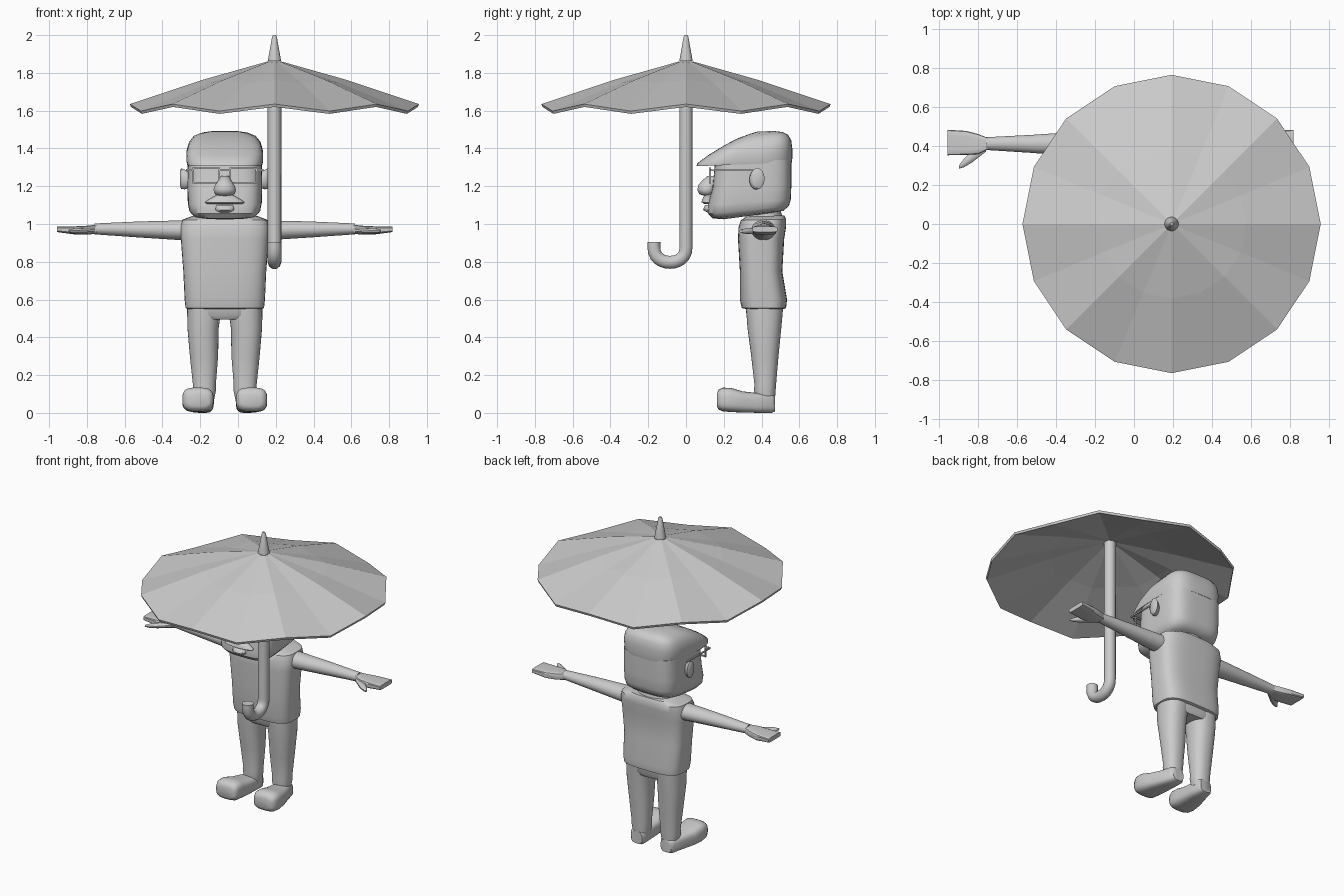
import bpy, bmesh, math
from mathutils import Vector

if "Cube" in bpy.data.objects:
    bpy.data.objects.remove(bpy.data.objects["Cube"])

grey = bpy.data.materials.new("light_grey")
grey.use_nodes = True
grey.diffuse_color = (0.6, 0.6, 0.6, 1)
grey.node_tree.nodes["Principled BSDF"].inputs["Base Color"].default_value = (0.6, 0.6, 0.6, 1)

MX, MY = -0.07, 0.41      # man's centre line
UX = 0.193                # umbrella axis


def finish(name, bm, smooth=40):
    bmesh.ops.recalc_face_normals(bm, faces=bm.faces)
    mesh = bpy.data.meshes.new(name)
    bm.to_mesh(mesh)
    bm.free()
    ob = bpy.data.objects.new(name, mesh)
    bpy.context.collection.objects.link(ob)
    mesh.materials.append(grey)
    if smooth:
        bpy.ops.object.select_all(action='DESELECT')
        ob.select_set(True)
        bpy.context.view_layer.objects.active = ob
        bpy.ops.object.shade_smooth_by_angle(angle=math.radians(smooth))
    return ob


def loft(name, rings, axis='z', n=2.0, seg=32, smooth=40):
    """Skin superellipse rings (centre, radius_u, radius_v, tilt) along an axis."""
    bm = bmesh.new()
    loops = []
    for c, ru, rv, tilt in rings:
        loop = []
        for i in range(seg):
            t = 2 * math.pi * (i + 0.5) / seg
            cu, sv = math.cos(t), math.sin(t)
            a = math.copysign(abs(cu) ** (2 / n), cu)
            b = math.copysign(abs(sv) ** (2 / n), sv)
            off = {'z': (a * ru, b * rv, tilt * b),
                   'x': (0, a * ru, b * rv),
                   'y': (a * ru, 0, b * rv)}[axis]
            loop.append(bm.verts.new(Vector(c) + Vector(off)))
        loops.append(loop)
    for lo, hi in zip(loops, loops[1:]):
        for i in range(seg):
            j = (i + 1) % seg
            bm.faces.new((lo[i], lo[j], hi[j], hi[i]))
    bm.faces.new(loops[0])
    bm.faces.new(loops[-1])
    return finish(name, bm, smooth)


def upright(name, rows, x=MX, **kw):
    """Rows of (front y, front z, back y, back z, half width, x offset)."""
    rings = [((x + dx, (y0 + y1) / 2, (z0 + z1) / 2), hx, (y1 - y0) / 2, (z1 - z0) / 2)
             for y0, z0, y1, z1, hx, dx in rows]
    return loft(name, rings, **kw)


def box(name, x, y, z, sx, sy, sz):
    bm = bmesh.new()
    bmesh.ops.create_cube(bm, size=1)
    for v in bm.verts:
        v.co = (x + v.co.x * sx, y + v.co.y * sy, z + v.co.z * sz)
    return finish(name, bm, 0)


# Umbrella canopy: sixteen flat panels with a zigzag rim
bm = bmesh.new()
loops = []
for f in (0.05, 0.5, 1.0):
    loop = []
    for i in range(16):
        t = i * math.pi / 8
        rim = 1.635 if i % 2 == 0 else 1.598
        z = 1.87 + (rim - 1.87) * f + 0.01 * math.sin(math.pi * f)
        loop.append(bm.verts.new((UX + 0.765 * f * math.cos(t), 0.765 * f * math.sin(t), z)))
    loops.append(loop)
for a, b in zip(loops, loops[1:]):
    for i in range(16):
        j = (i + 1) % 16
        bm.faces.new((a[i], b[i], b[j], a[j]))
bm.faces.new(loops[0])
canopy = finish("umbrella_canopy", bm, 0)
solid = canopy.modifiers.new("thickness", 'SOLIDIFY')
solid.thickness = 0.016
solid.offset = -1

loft("umbrella_tip", [((UX, 0, 1.862), 0.036, 0.036, 0), ((UX, 0, 1.88), 0.033, 0.033, 0),
                      ((UX, 0, 1.99), 0.013, 0.013, 0), ((UX, 0, 2.0), 0.008, 0.008, 0)], seg=16)

# Umbrella shaft with hooked handle
path = [(UX, 0, 1.86), (UX, 0, 0.88)]
for k in range(1, 12):
    t = math.pi * k / 12
    path.append((UX, -0.085 + 0.085 * math.cos(t), 0.88 - 0.083 * math.sin(t) ** 0.8))
path += [(UX, -0.17, 0.88), (UX, -0.17, 0.905)]
curve = bpy.data.curves.new("umbrella_shaft", 'CURVE')
curve.dimensions = '3D'
curve.bevel_depth = 0.036
curve.bevel_resolution = 3
curve.use_fill_caps = True
spline = curve.splines.new('POLY')
spline.points.add(len(path) - 1)
for p, co in zip(spline.points, path):
    p.co = (*co, 1)
curve.materials.append(grey)
shaft = bpy.data.objects.new("umbrella_shaft", curve)
bpy.context.collection.objects.link(shaft)
bpy.ops.object.select_all(action='DESELECT')
shaft.select_set(True)
bpy.context.view_layer.objects.active = shaft
bpy.ops.object.convert(target='MESH')
bpy.ops.object.shade_smooth_by_angle(angle=math.radians(40))

# Torso, neck and hips
upright("torso", [(.32, .55, .52, .55, .195, 0), (.295, .555, .53, .555, .208, 0),
                  (.285, .6, .535, .6, .213, 0), (.285, .75, .51, .75, .22, 0),
                  (.275, .92, .52, .92, .233, 0), (.278, .985, .53, .985, .236, 0),
                  (.29, 1.02, .53, 1.025, .225, 0), (.32, 1.04, .52, 1.045, .17, 0)], n=3.4, seg=40)
upright("neck", [(.33, 1.0, .52, 1.0, .13, 0), (.34, 1.08, .5, 1.08, .11, 0)])
upright("hips", [(.335, .495, .5, .495, .14, 0), (.32, .515, .51, .515, .19, 0),
                 (.315, .57, .515, .57, .2, 0)], n=3)

# Head and flat cap with overhanging peak
upright("head", [(.2, 1.025, .46, 1.06, .12, 0), (.14, 1.03, .515, 1.07, .165, 0),
                 (.117, 1.055, .545, 1.095, .188, 0), (.115, 1.1, .555, 1.13, .196, 0),
                 (.14, 1.19, .558, 1.2, .198, 0), (.155, 1.34, .558, 1.34, .196, 0)], n=4, seg=48)
upright("cap", [(.08, 1.312, .55, 1.325, .19, 0), (.055, 1.306, .56, 1.325, .199, 0),
                (.06, 1.322, .563, 1.345, .203, 0), (.12, 1.366, .563, 1.4, .203, 0),
                (.2, 1.415, .557, 1.445, .19, 0), (.27, 1.452, .54, 1.473, .165, 0),
                (.34, 1.478, .51, 1.487, .12, 0), (.38, 1.49, .47, 1.492, .07, 0)], n=3.6, seg=48)

# Face
upright("nose", [(.1, 1.148, .15, 1.148, .025, 0), (.07, 1.158, .15, 1.158, .05, 0),
                 (.06, 1.18, .16, 1.18, .06, 0), (.065, 1.205, .16, 1.205, .052, 0),
                 (.085, 1.23, .17, 1.23, .035, 0), (.115, 1.255, .17, 1.255, .02, 0)], smooth=80)
upright("moustache", [(.095, 1.107, .15, 1.107, .095, 0), (.082, 1.115, .15, 1.115, .105, 0),
                      (.085, 1.13, .15, 1.13, .085, 0), (.1, 1.155, .15, 1.155, .04, 0)], smooth=60)
upright("lip", [(.115, 1.06, .14, 1.06, .03, 0), (.09, 1.075, .14, 1.075, .05, 0),
                (.1, 1.1, .14, 1.1, .045, 0)], smooth=80)
box("glasses_bridge", MX, .128, 1.285, .06, .008, .01)

for s, side in ((1, "left"), (-1, "right")):
    def at(d):
        return MX + s * d

    # Glasses: rectangular rims and temple bars
    for z in (1.295, 1.218):
        box(side + "_glasses_rim", at(.097), .128, z, .146, .01, .008)
    for d in (.028, .167):
        box(side + "_glasses_upright", at(d), .128, 1.256, .008, .01, .08)
    box(side + "_glasses_hinge", at(.185), .132, 1.285, .04, .008, .01)
    box(side + "_glasses_temple", at(.202), .255, 1.285, .007, .25, .009)

    # Ear
    loft(side + "_ear", [((at(.18), .36, 1.232), .02, .035, 0), ((at(.21), .37, 1.235), .035, .052, 0),
                         ((at(.23), .378, 1.24), .038, .056, 0),
                         ((at(.237), .38, 1.242), .026, .042, 0)], 'x', seg=20, smooth=60)

    # Arm, mitten hand and thumb
    loft(side + "_arm", [((at(.18), MY, .967), .066, .055, 0), ((at(.25), MY, .967), .062, .052, 0),
                         ((at(.45), .411, .971), .047, .043, 0),
                         ((at(.69), .4125, .974), .033, .029, 0)], 'x', seg=20)
    loft(side + "_hand", [((at(.68), .4125, .972), .03, .024, 0), ((at(.73), .41, .967), .052, .024, 0),
                          ((at(.79), .416, .966), .062, .022, 0),
                          ((at(.887), .418, .972), .066, .015, 0)], 'x', n=5, seg=16, smooth=25)
    loft(side + "_thumb", [((at(.69), .39, .966), .02, .016, 0), ((at(.76), .345, .962), .03, .016, 0),
                           ((at(.8), .315, .962), .024, .014, 0),
                           ((at(.828), .292, .962), .009, .007, 0)], 'x', seg=10)

    # Trouser leg
    upright(side + "_leg", [(.37, .06, .47, .06, .05, s * .108), (.36, .12, .475, .12, .062, s * .108),
                            (.362, .15, .477, .15, .061, s * .108), (.345, .3, .49, .3, .075, s * .11),
                            (.325, .45, .505, .45, .083, s * .115),
                            (.317, .56, .515, .56, .092, s * .108)], n=2.3)

    # Shoe
    shoe = [(.163, .055, .035, .1, .14), (.172, .073, .018, .122, .141), (.195, .082, .008, .134, .142),
            (.24, .083, .004, .132, .142), (.3, .077, .002, .114, .135), (.38, .062, 0, .105, .122),
            (.455, .052, 0, .102, .112), (.472, .04, .008, .09, .11)]
    loft(side + "_shoe", [((at(d), y, (z0 + z1) / 2), hx, (z1 - z0) / 2, 0)
                          for y, hx, z0, z1, d in shoe], 'y', n=3.2, seg=28, smooth=50)
